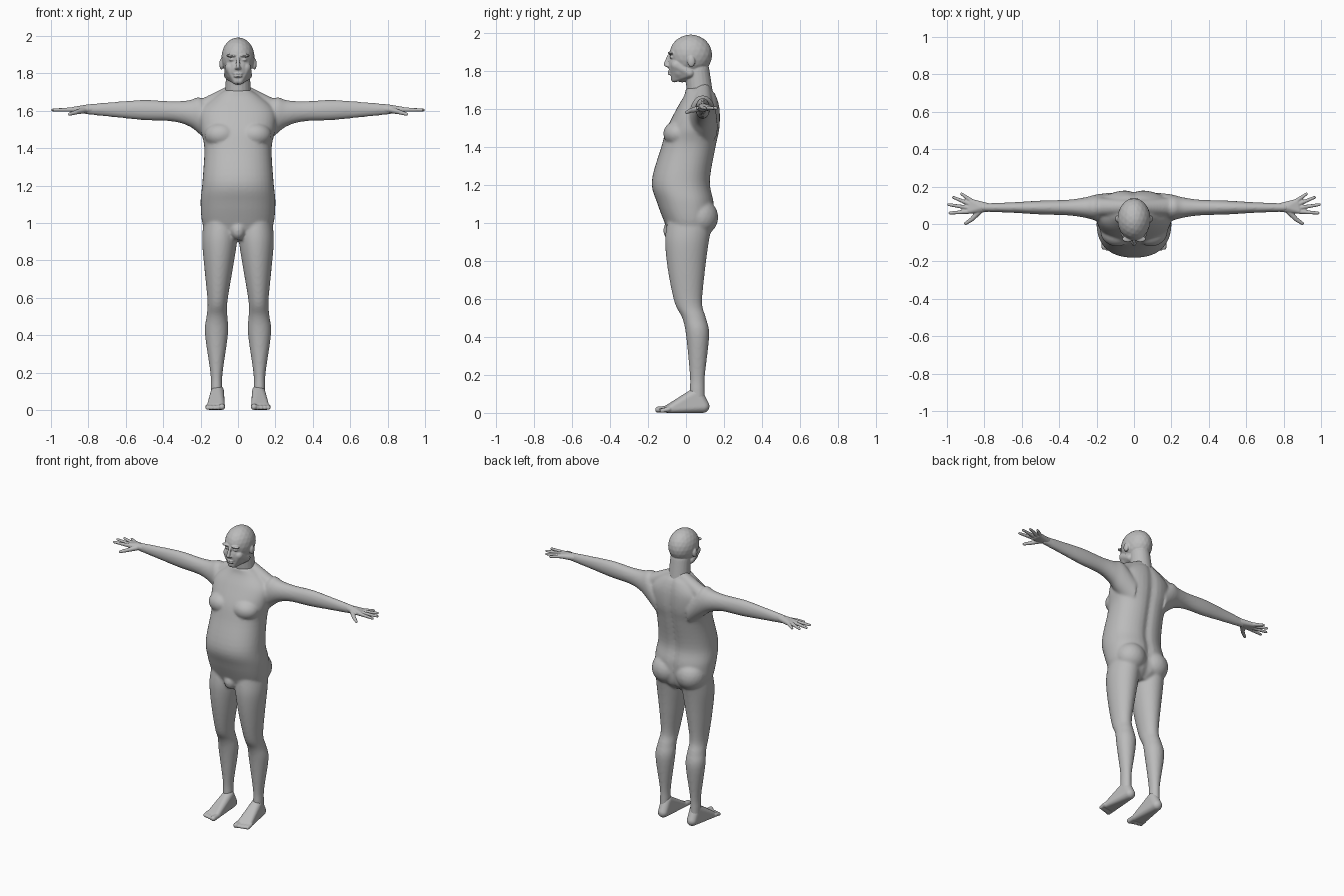
import bpy
import bmesh
from math import cos, sin, tau, exp, copysign
from mathutils import Vector, Matrix

cube = bpy.data.objects.get("Cube")
if cube:
    bpy.data.objects.remove(cube, do_unlink=True)

# One matte grey for the whole figure
grey = bpy.data.materials.new("plain grey")
grey.use_nodes = True
grey.diffuse_color = (0.5, 0.5, 0.5, 1)
shader = grey.node_tree.nodes["Principled BSDF"]
shader.inputs["Base Color"].default_value = grey.diffuse_color
shader.inputs["Roughness"].default_value = 0.7

# Directions over a unit ball, shared by all wrapped shapes
template = bmesh.new()
bmesh.ops.create_icosphere(template, subdivisions=3, radius=1)
directions = [vert.co.copy() for vert in template.verts]
template.free()


def smooth_rows(rows, steps=5):
    """Catmull-Rom interpolation between cross-section rows."""
    points = [Vector(row) for row in rows]
    points = [points[0]] + points + [points[-1]]
    result = []
    for a, b, c, d in zip(points, points[1:], points[2:], points[3:]):
        for i in range(steps):
            t = i / steps
            result.append(b + (c - a) * (t / 2)
                          + (a * 2 - b * 5 + c * 4 - d) * (t * t / 2)
                          + (b * 3 - a - c * 3 + d) * (t ** 3 / 2))
    return result + [points[-1]]


def loft(bm, rows, side=1, sideways=False, power=2.0, groove=0.0, sides=40):
    """Skin rounded rings; a row is (position, u low, u high, v low, v high)."""
    rings = []
    for position, u_low, u_high, v_low, v_high in smooth_rows(rows):
        ring = []
        for k in range(sides):
            angle = tau * k / sides
            u = copysign(abs(cos(angle)) ** (2 / power), cos(angle))
            v = copysign(abs(sin(angle)) ** (2 / power), sin(angle))
            if v > 0:
                v *= 1 - groove * exp(-(u / 0.15) ** 2)
            across = (u_low + u_high + u * (u_high - u_low)) / 2
            along = (v_low + v_high + v * (v_high - v_low)) / 2
            if sideways:
                place = (position * side, across, along)
            else:
                place = (across * side, along, position)
            ring.append(bm.verts.new(place))
        rings.append(ring)
    for low, high in zip(rings, rings[1:]):
        for k in range(sides):
            n = (k + 1) % sides
            bm.faces.new((low[k], low[n], high[n], high[k]))
    bm.faces.new(rings[0])
    bm.faces.new(rings[-1])


def blob(bm, place, size):
    """Ellipsoid from its centre and radii."""
    matrix = Matrix.Translation(place) @ Matrix.Diagonal((*size, 1))
    bmesh.ops.create_icosphere(bm, subdivisions=3, radius=1, matrix=matrix)


def pair(bm, place, size):
    """Mirrored ellipsoids."""
    x, y, z = place
    for side in (1, -1):
        blob(bm, (x * side, y, z), size)


def wrap(bm, side, *balls):
    """Stretch a hull around balls given as (x, y, z, radius)."""
    cloud = [bm.verts.new(Vector((x * side, y, z)) + direction * radius)
             for x, y, z, radius in balls for direction in directions]
    bmesh.ops.convex_hull(bm, input=cloud)


def fuse(name, bm, voxel, passes):
    """Melt the overlapping volumes of one part into a single smooth skin."""
    loose = [vert for vert in bm.verts if not vert.link_faces]
    bmesh.ops.delete(bm, geom=loose, context="VERTS")
    bmesh.ops.recalc_face_normals(bm, faces=bm.faces[:])
    mesh = bpy.data.meshes.new(name)
    bm.to_mesh(mesh)
    bm.free()
    part = bpy.data.objects.new(name, mesh)
    bpy.context.collection.objects.link(part)
    remesh = part.modifiers.new("skin", "REMESH")
    remesh.mode = "VOXEL"
    remesh.voxel_size = voxel
    relax = part.modifiers.new("relax", "SMOOTH")
    relax.factor = 0.5
    relax.iterations = passes
    graph = bpy.context.evaluated_depsgraph_get()
    baked = bpy.data.meshes.new_from_object(part.evaluated_get(graph))
    part.modifiers.clear()
    part.data = baked
    baked.materials.clear()
    baked.materials.append(grey)
    baked.polygons.foreach_set("use_smooth", [True] * len(baked.polygons))


# Torso with a shallow spinal groove: height, half width, front, back
torso = [(0.91, 0.09, -0.08, 0.09), (0.97, 0.18, -0.1, 0.14), (1.1, 0.2, -0.15, 0.15),
         (1.22, 0.19, -0.18, 0.13), (1.4, 0.18, -0.13, 0.16), (1.5, 0.2, -0.1, 0.18),
         (1.6, 0.2, -0.05, 0.18), (1.67, 0.13, -0.01, 0.16), (1.71, 0.07, 0, 0.13)]
body = bmesh.new()
loft(body, [(z, -w, w, front, back) for z, w, front, back in torso],
     power=2.3, groove=0.1)

# Chest, buttocks and smooth pelvis front
pair(body, (0.09, -0.04, 1.47), (0.09, 0.08, 0.07))
pair(body, (0.09, 0.07, 1.03), (0.1, 0.1, 0.1))
blob(body, (0, -0.08, 0.96), (0.04, 0.04, 0.05))

# Arms: distance out, half depth, half height; they droop into the shoulder
arm = [(0.12, 0.08, 0.1), (0.2, 0.07, 0.1), (0.26, 0.055, 0.07), (0.35, 0.042, 0.054),
       (0.5, 0.037, 0.054), (0.65, 0.028, 0.042), (0.82, 0.022, 0.026)]
arm_rows = []
for x, depth, height in arm:
    middle = 1.61 - 0.04 * (0.2 / x) ** 2
    arm_rows.append((x, 0.088 - depth, 0.088 + depth, middle - height, middle + height))

# Legs: height, half width, front, back; the thighs lean in to the hips
leg = [(1, 0.09, -0.1, 0.14), (0.9, 0.093, -0.11, 0.12), (0.75, 0.075, -0.095, 0.1),
       (0.58, 0.053, -0.06, 0.085), (0.5, 0.056, -0.02, 0.105), (0.41, 0.062, 0, 0.122),
       (0.2, 0.033, 0.02, 0.1), (0.12, 0.031, 0.02, 0.098), (0.06, 0.03, 0.02, 0.1)]
leg_rows = []
for z, width, front, back in leg:
    middle = min(0.115, 0.13 - 0.035 * z)
    leg_rows.append((z, middle - width, middle + width, front, back))

for side in (1, -1):
    wrap(body, side, (0.03, 0.09, 1.7, 0.04), (0.17, 0.09, 1.62, 0.05))
    loft(body, arm_rows, side, sideways=True)
    loft(body, leg_rows, side)
fuse("body", body, 0.008, 6)

# Head: skull, face, jaw and neck
head = bmesh.new()
blob(head, (0, 0.025, 1.885), (0.089, 0.113, 0.107))
blob(head, (0, -0.02, 1.825), (0.07, 0.073, 0.085))
wrap(head, 1, (0, 0.075, 1.66, 0.07), (0, 0.06, 1.8, 0.064))
for side in (1, -1):
    wrap(head, side, (0.01, -0.06, 1.76, 0.02), (0.05, 0.02, 1.79, 0.025),
         (0.04, -0.05, 1.83, 0.03))

# Nose, lips, brow, eyes and ears
wrap(head, 1, (0, -0.09, 1.88, 0.008), (0, -0.106, 1.835, 0.012))
blob(head, (0, -0.096, 1.828), (0.018, 0.014, 0.009))
for z in (1.784, 1.797):
    blob(head, (0, -0.085, z), (0.024, 0.012, 0.006))
pair(head, (0.034, -0.08, 1.895), (0.03, 0.017, 0.008))
pair(head, (0.033, -0.074, 1.873), (0.015, 0.012, 0.008))
pair(head, (0.088, 0.028, 1.85), (0.012, 0.02, 0.03))
fuse("head", head, 0.004, 3)

for label, side in (("left", 1), ("right", -1)):
    # Palm, four fanned fingers and a thumb
    hand = bmesh.new()
    wrap(hand, side, (0.78, 0.088, 1.609, 0.023), (0.82, 0.088, 1.608, 0.023),
         (0.88, 0.07, 1.606, 0.015), (0.87, 0.12, 1.606, 0.014))
    for i, length in enumerate((0.1, 0.111, 0.095, 0.06)):
        x, y = 0.885 - 0.004 * i, 0.066 + 0.02 * i
        fan = 0.23 * i - 0.07
        wrap(hand, side, (x, y, 1.606, 0.012),
             (x + length * cos(fan), y + length * sin(fan), 1.604, 0.008))
    knuckle = (0.866, 0.026, 1.592, 0.012)
    wrap(hand, side, (0.82, 0.075, 1.604, 0.017), knuckle)
    wrap(hand, side, knuckle, (0.9, 0.003, 1.582, 0.009))
    fuse(label + "_hand", hand, 0.004, 2)

    # Heel, ankle and ball of the foot, then the row of toes
    foot = bmesh.new()
    wrap(foot, side, (0.11, 0.09, 0.034, 0.034), (0.11, 0.055, 0.1, 0.035),
         (0.09, -0.1, 0.02, 0.02), (0.15, -0.09, 0.018, 0.018))
    for i in range(5):
        x, radius = 0.086 + 0.019 * i, 0.012 if i else 0.017
        wrap(foot, side, (x, -0.09, 0.02, radius), (x, 0.005 * i - 0.146, radius, radius))
    fuse(label + "_foot", foot, 0.005, 2)
